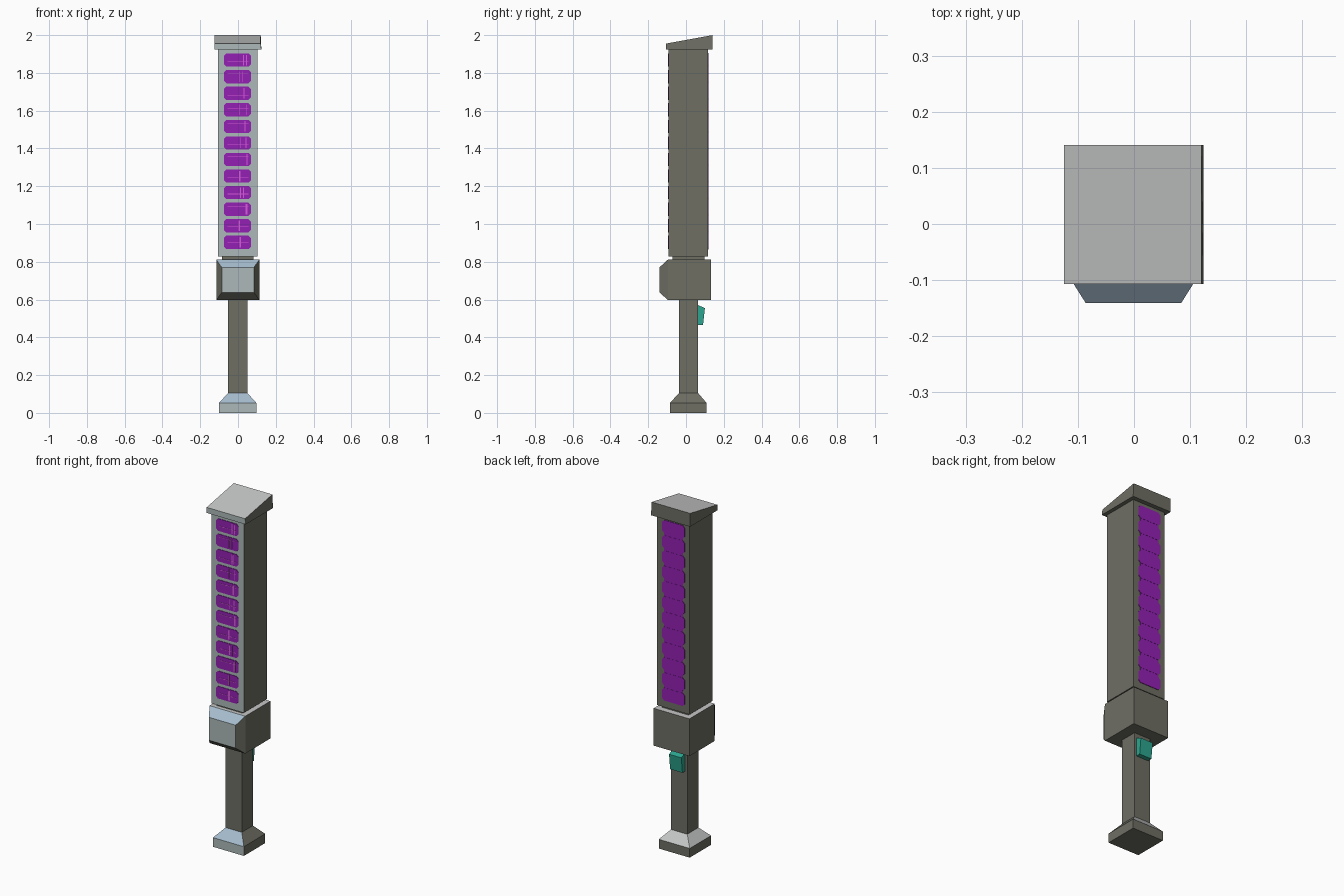
import bpy, bmesh, random
from mathutils import Vector

if "Cube" in bpy.data.objects:
    bpy.data.objects.remove(bpy.data.objects["Cube"])

random.seed(4)


def mat(name, r, g, b):
    lin = lambda c: (c / 255 / 12.92) if c < 10.3 else ((c / 255 + 0.055) / 1.055) ** 2.4
    m = bpy.data.materials.new(name)
    m.diffuse_color = (lin(r), lin(g), lin(b), 1)
    m.use_nodes = True
    m.node_tree.nodes["Principled BSDF"].inputs["Base Color"].default_value = m.diffuse_color
    return m


METAL = mat("olive metal", 110, 110, 100)
PALE = mat("pale grey green", 172, 184, 184)
BLUE = mat("pale blue", 166, 188, 205)
LIGHT = mat("light grey", 198, 199, 199)
PURPLE = mat("purple glow", 148, 32, 180)
PINK = mat("pink glow", 215, 90, 220)
TEAL = mat("teal button", 44, 165, 142)
BODY = [METAL, PALE, BLUE, LIGHT]


def loft(name, rings, mats, rule=None):
    """Join equal-sized rings of points into a closed solid; colour faces by normal."""
    bm = bmesh.new()
    vs = [[bm.verts.new(p) for p in ring] for ring in rings]
    n = len(vs[0])
    for a, b in zip(vs, vs[1:]):
        for i in range(n):
            bm.faces.new((a[i], a[(i + 1) % n], b[(i + 1) % n], b[i]))
    bm.faces.new(vs[0])
    bm.faces.new(vs[-1])
    bmesh.ops.recalc_face_normals(bm, faces=bm.faces)
    bm.normal_update()
    if rule:
        for f in bm.faces:
            f.material_index = rule(f.normal)
    me = bpy.data.meshes.new(name)
    bm.to_mesh(me)
    bm.free()
    for m in mats:
        me.materials.append(m)
    ob = bpy.data.objects.new(name, me)
    bpy.context.collection.objects.link(ob)
    return ob


def rect(x0, x1, y0, y1, z):
    return [(x0, y0, z), (x1, y0, z), (x1, y1, z), (x0, y1, z)]


def plate(name, pts, y0, y1, m):
    """Flat shape in x and z, extruded along y."""
    return loft(name, [[(x, y, z) for x, z in pts] for y in (y0, y1)], [m])


def front_pale(n):
    return 1 if n.y < -0.9 else 0


def pommel_rule(n):
    if n.z > 0.3:
        return 2 if n.y < -0.3 else 0 if n.x > 0.3 else 3
    return front_pale(n)


def guard_rule(n):
    if n.z > 0.9:
        return 3
    return 2 if n.z > 0.3 else front_pale(n)


def cap_rule(n):
    return 3 if n.z > 0.5 else front_pale(n)


# Pommel: square foot tapering into the handle
loft("pommel", [rect(-0.1, 0.097, -0.085, 0.109, 0),
                rect(-0.1, 0.097, -0.085, 0.109, 0.053),
                rect(-0.053, 0.05, -0.037, 0.064, 0.105)], BODY, pommel_rule)

# Handle
loft("handle", [rect(-0.053, 0.05, -0.037, 0.064, 0.1),
                rect(-0.053, 0.05, -0.037, 0.064, 0.6)], [METAL])

# Thumb button on the back of the handle
side = [(0.06, 0.465), (0.09, 0.465), (0.1, 0.555), (0.06, 0.572)]
loft("button", [[(x, y, z) for y, z in side] for x in (-0.04, 0.038)], [TEAL])

# Guard: block with a chamfered front
box = lambda x0, x1, z0, z1, y: [(x0, y, z0), (x1, y, z0), (x1, y, z1), (x0, y, z1)]
loft("guard", [box(-0.115, 0.113, 0.597, 0.812, 0.133),
               box(-0.115, 0.113, 0.597, 0.812, -0.095),
               box(-0.086, 0.084, 0.638, 0.77, -0.141)], BODY, guard_rule)

# Recessed neck between guard and blade
loft("neck", [rect(-0.085, 0.083, -0.072, 0.098, 0.8),
              rect(-0.085, 0.083, -0.072, 0.098, 0.84)], [METAL])

# Blade
loft("blade", [rect(-0.105, 0.102, -0.092, 0.116, 0.827),
               rect(-0.105, 0.102, -0.092, 0.116, 1.925)], BODY, front_pale)

# Slanted cap on the blade tip
low = rect(-0.125, 0.124, -0.107, 0.141, 1.923)
high = [(-0.125, -0.107, 1.955), (0.12, -0.107, 1.955), (0.12, 0.141, 2.0), (-0.125, 0.141, 2.0)]
loft("cap", [low, high], BODY, cap_rule)


# Glowing panels: twelve clipped rectangles up the front and the back
def octagon(cx, cz, w, h, c):
    pts = []
    for sx, sz in ((1, -1), (1, 1), (-1, 1), (-1, -1)):
        corner = [(sx * (w - c), sz * h), (sx * w, sz * (h - c))]
        pts += corner if sx * sz < 0 else corner[::-1]
    return [(cx + x, cz + z) for x, z in pts]


def bar(x0, x1, z0, z1):
    return [(x0, z0), (x1, z0), (x1, z1), (x0, z1)]


for i in range(12):
    z = 0.903 + i * 0.0877
    plate(f"front_panel_{i}", octagon(-0.003, z, 0.072, 0.035, 0.013), -0.095, -0.09, PURPLE)
    plate(f"back_panel_{i}", octagon(-0.003, z, 0.072, 0.037, 0.013), 0.114, 0.119, PURPLE)
    # Thin pink streaks across the front panels
    for k in range(2):
        x = random.uniform(0.0, 0.05)
        plate(f"upright_streak_{i}_{k}", bar(x, x + 0.004, z - 0.028, z + 0.028), -0.0965, -0.094, PINK)
    s = z + random.uniform(-0.02, 0.02)
    plate(f"level_streak_{i}", bar(-0.055, 0.055, s, s + 0.003), -0.0963, -0.094, PINK)

# Purple strip joining the back panels
plate("back_strip", bar(-0.063, 0.057, 0.88, 1.89), 0.114, 0.118, PURPLE)
